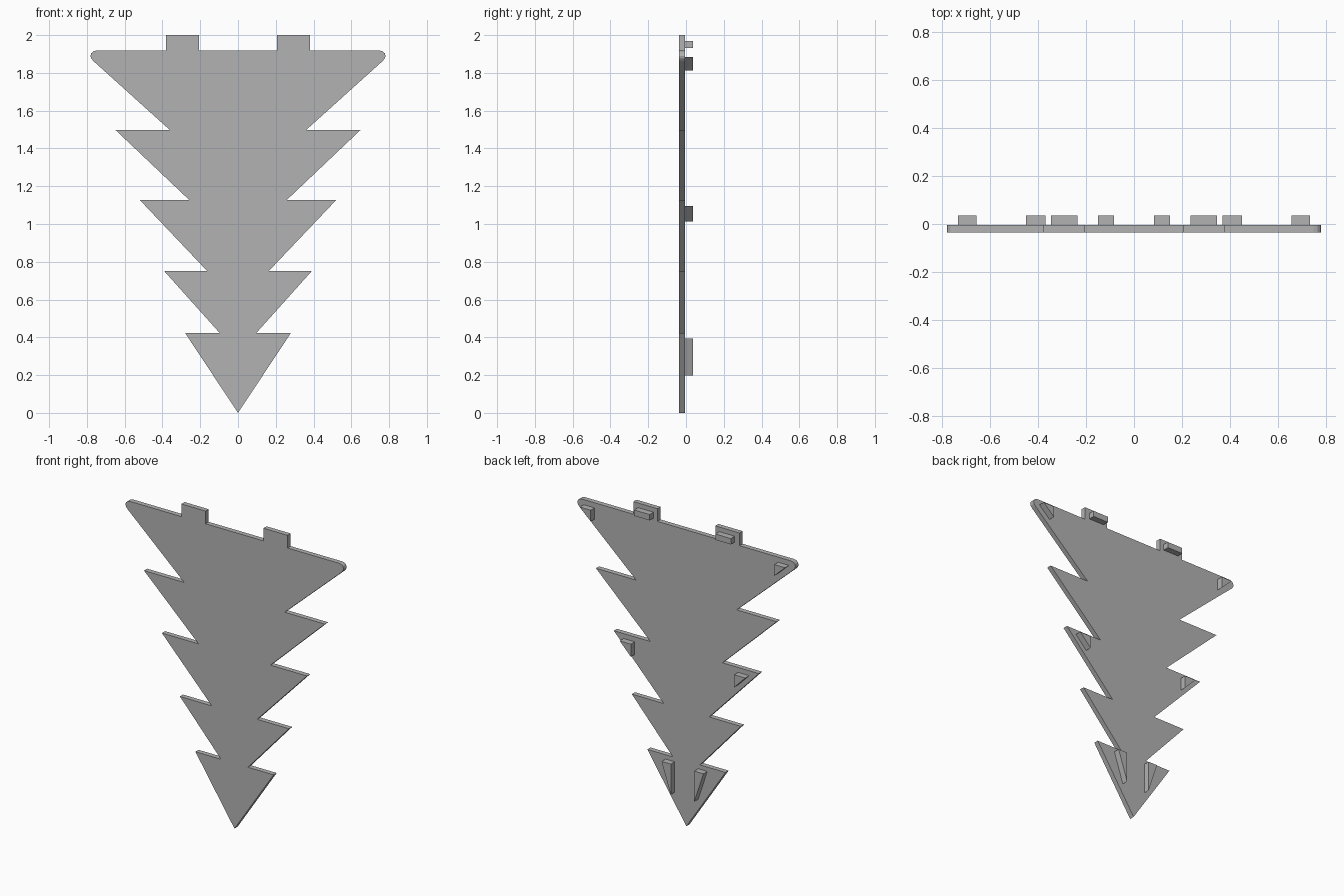
import bpy
import bmesh
from mathutils import Vector

cube = bpy.data.objects.get("Cube")
if cube:
    bpy.data.objects.remove(cube, do_unlink=True)

grey = bpy.data.materials.new("plain grey")
grey.use_nodes = True
colour = (0.45, 0.45, 0.45, 1)
grey.diffuse_color = colour
grey.node_tree.nodes["Principled BSDF"].inputs["Base Color"].default_value = colour

FRONT, BACK, PEG_END = -0.036, -0.004, 0.036


def extrude_profile(name, points, y0, y1):
    """Solid with an x/z outline, running from y0 to y1."""
    bm = bmesh.new()
    face = bm.faces.new([bm.verts.new((x, y0, z)) for x, z in points])
    result = bmesh.ops.extrude_face_region(bm, geom=[face])
    moved = [v for v in result["geom"] if isinstance(v, bmesh.types.BMVert)]
    bmesh.ops.translate(bm, verts=moved, vec=Vector((0, y1 - y0, 0)))
    bmesh.ops.recalc_face_normals(bm, faces=bm.faces)
    mesh = bpy.data.meshes.new(name)
    bm.to_mesh(mesh)
    bm.free()
    mesh.materials.append(grey)
    obj = bpy.data.objects.new(name, mesh)
    bpy.context.collection.objects.link(obj)
    return obj


def mirrored(points):
    return [(-x, z) for x, z in reversed(points)]


# Toothed board: each tier is (tip x, notch x, height of its flat top)
tiers = [(0.28, 0.097, 0.423), (0.391, 0.163, 0.751),
         (0.52, 0.258, 1.127), (0.648, 0.36, 1.497)]
half = []
for tip, notch, z in tiers:
    half += [(tip, z), (notch, z)]

# Rounded top corner, then the hanging tab
half += [(0.765, 1.862), (0.777, 1.876), (0.781, 1.89), (0.777, 1.904),
         (0.766, 1.914), (0.75, 1.918)]
half += [(0.38, 1.918), (0.38, 2.0), (0.207, 2.0), (0.207, 1.918)]
extrude_profile("toothed_board", [(0, 0)] + half + mirrored(half), FRONT, BACK)

# Pegs on the back: right-angled wedges near the edges, bars on the tabs
pegs = {
    "top_peg": [(0.657, 1.885), (0.735, 1.885), (0.657, 1.812)],
    "middle_peg": [(0.37, 1.095), (0.45, 1.095), (0.37, 1.013)],
    "bottom_peg": [(0.084, 0.395), (0.15, 0.395), (0.084, 0.197)],
    "tab_peg": [(0.235, 1.932), (0.346, 1.932), (0.346, 1.97), (0.235, 1.97)],
}
for name, points in pegs.items():
    extrude_profile("left_" + name, points, BACK, PEG_END)
    extrude_profile("right_" + name, mirrored(points), BACK, PEG_END)
